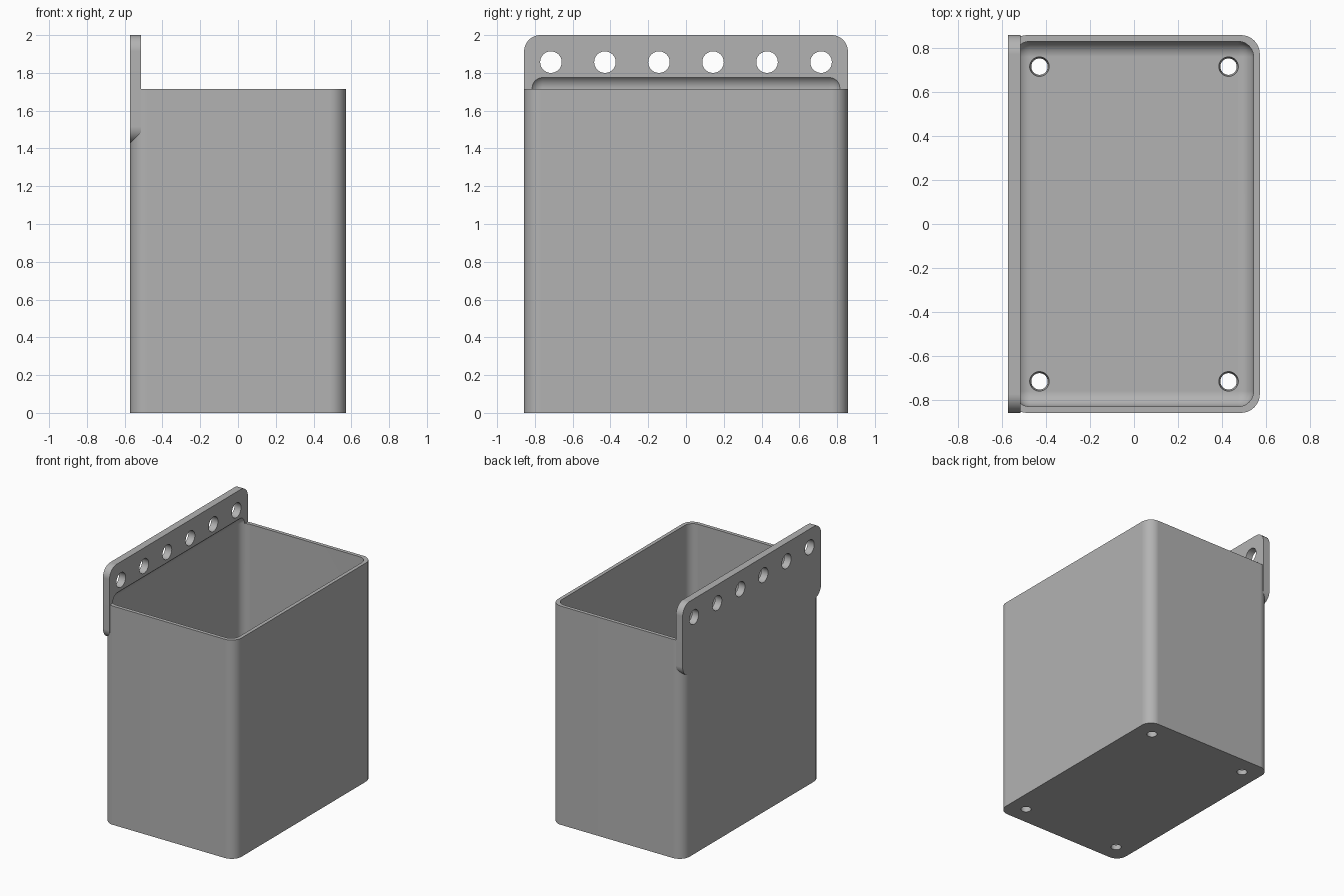
import bpy, bmesh, math
from mathutils import Matrix, Vector

default = bpy.data.objects.get("Cube")
if default:
    bpy.data.objects.remove(default, do_unlink=True)

grey = bpy.data.materials.new("plain grey")
grey.use_nodes = True
colour = (0.45, 0.45, 0.45, 1)
grey.diffuse_color = colour
grey.node_tree.nodes["Principled BSDF"].inputs["Base Color"].default_value = colour

W, D, H = 0.571, 0.857, 1.714   # half width, half depth, height of the bin
WALL, PLATE = 0.0286, 0.057     # wall and mounting plate thickness
OUTER_R, INNER_R = 0.086, 0.07


def add_object(name, bm):
    bmesh.ops.recalc_face_normals(bm, faces=bm.faces)
    mesh = bpy.data.meshes.new(name)
    bm.to_mesh(mesh)
    bm.free()
    mesh.materials.append(grey)
    obj = bpy.data.objects.new(name, mesh)
    bpy.context.collection.objects.link(obj)
    return obj


def rounded_box(name, low, high, radius, axis=None):
    """Box between two corners; rounds edges along one axis, or all edges."""
    low, high = Vector(low), Vector(high)
    bm = bmesh.new()
    bmesh.ops.create_cube(bm, size=1)
    for v in bm.verts:
        v.co = (low + high) / 2 + v.co * (high - low)
    edges = [e for e in bm.edges if axis is None or
             abs((e.verts[0].co - e.verts[1].co).normalized()[axis]) > 0.9]
    bmesh.ops.bevel(bm, geom=edges, offset=radius, segments=10, profile=0.5,
                    affect='EDGES', clamp_overlap=True)
    return add_object(name, bm)


def combine(target, other, operation):
    bpy.context.view_layer.objects.active = target
    mod = target.modifiers.new(operation.title(), 'BOOLEAN')
    mod.operation, mod.object, mod.solver = operation, other, 'EXACT'
    bpy.ops.object.modifier_apply(modifier=mod.name)
    bpy.data.objects.remove(other, do_unlink=True)


# Bin body with the mounting plate flush on one side
bin_body = rounded_box("wall_bin", (-W, -D, 0), (W, D, H), OUTER_R, axis=2)
plate = rounded_box("mounting_plate", (-W, -D, 1.429), (-W + PLATE, D, 2),
                    OUTER_R, axis=0)
combine(bin_body, plate, 'UNION')

# Hollow, reaching a little way up into the plate
cavity = rounded_box("cavity_cutter", (WALL - W, WALL - D, 0.045),
                     (W - WALL, D - WALL, 1.789), INNER_R)
combine(bin_body, cavity, 'DIFFERENCE')

# Six screw holes through the plate and four tapered drain holes in the floor
holes = bmesh.new()
for i in range(6):
    place = Matrix.Translation((-W + PLATE / 2, (i - 2.5) * 0.286, 1.857))
    bmesh.ops.create_cone(holes, cap_ends=True, segments=40, radius1=0.057,
                          radius2=0.057, depth=0.2,
                          matrix=place @ Matrix.Rotation(math.pi / 2, 4, 'Y'))
for x in (-0.429, 0.429):
    for y in (-0.714, 0.714):
        bmesh.ops.create_cone(holes, cap_ends=True, segments=40, radius1=0.034,
                              radius2=0.05, depth=0.1,
                              matrix=Matrix.Translation((x, y, 0.03)))
combine(bin_body, add_object("hole_cutter", holes), 'DIFFERENCE')

# Smooth rounded corners, crisp flat faces
bpy.ops.object.select_all(action='DESELECT')
bin_body.select_set(True)
bpy.context.view_layer.objects.active = bin_body
bpy.ops.object.shade_smooth_by_angle(angle=math.radians(30))
weighted = bin_body.modifiers.new("Weighted Normal", 'WEIGHTED_NORMAL')
weighted.keep_sharp = True
